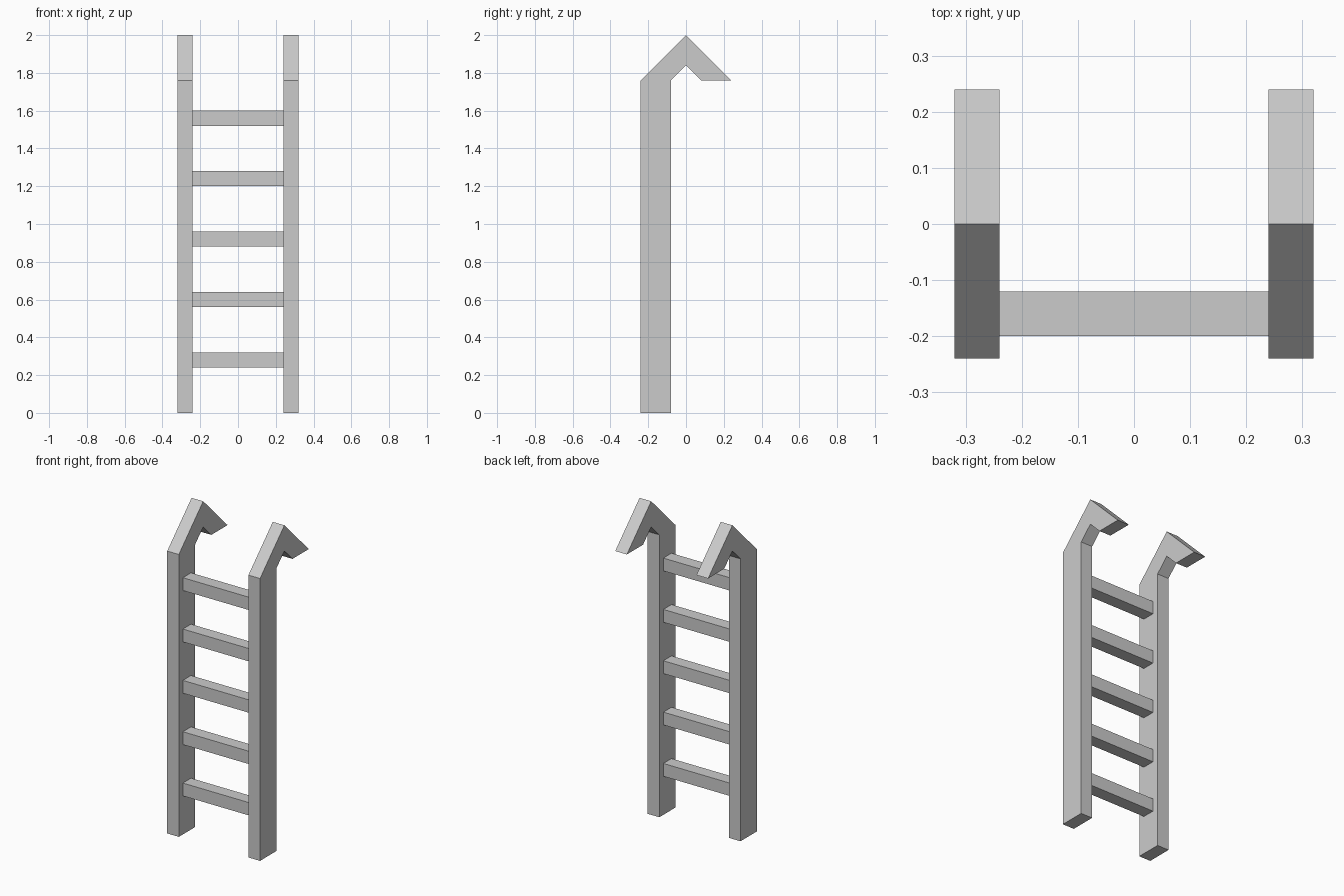
import bpy, bmesh

if "Cube" in bpy.data.objects:
    bpy.data.objects.remove(bpy.data.objects["Cube"])

RAIL_IN, RAIL_OUT = 0.24, 0.32


def extrude_x(name, profile, x0, x1):
    """Extrude a closed (y, z) profile along x into a solid."""
    bm = bmesh.new()
    face = bm.faces.new([bm.verts.new((x0, y, z)) for y, z in profile])
    res = bmesh.ops.extrude_face_region(bm, geom=[face], use_keep_orig=True)
    verts = [g for g in res["geom"] if isinstance(g, bmesh.types.BMVert)]
    bmesh.ops.translate(bm, vec=(x1 - x0, 0, 0), verts=verts)
    bmesh.ops.recalc_face_normals(bm, faces=bm.faces[:])
    mesh = bpy.data.meshes.new(name)
    bm.to_mesh(mesh)
    bm.free()
    obj = bpy.data.objects.new(name, mesh)
    bpy.context.collection.objects.link(obj)
    return obj


# Side rails with hooked tops
hook = [(-0.24, 0), (-0.08, 0), (-0.08, 1.76), (0, 1.84),
        (0.08, 1.76), (0.24, 1.76), (0, 2.0), (-0.24, 1.76)]
extrude_x("left_rail", hook, -RAIL_OUT, -RAIL_IN)
extrude_x("right_rail", hook, RAIL_IN, RAIL_OUT)

# Evenly spaced square rungs
for i in range(5):
    z = 0.24 + 0.32 * i
    rung = [(-0.20, z), (-0.12, z), (-0.12, z + 0.08), (-0.20, z + 0.08)]
    extrude_x(f"rung_{i + 1}", rung, -RAIL_IN, RAIL_IN)
